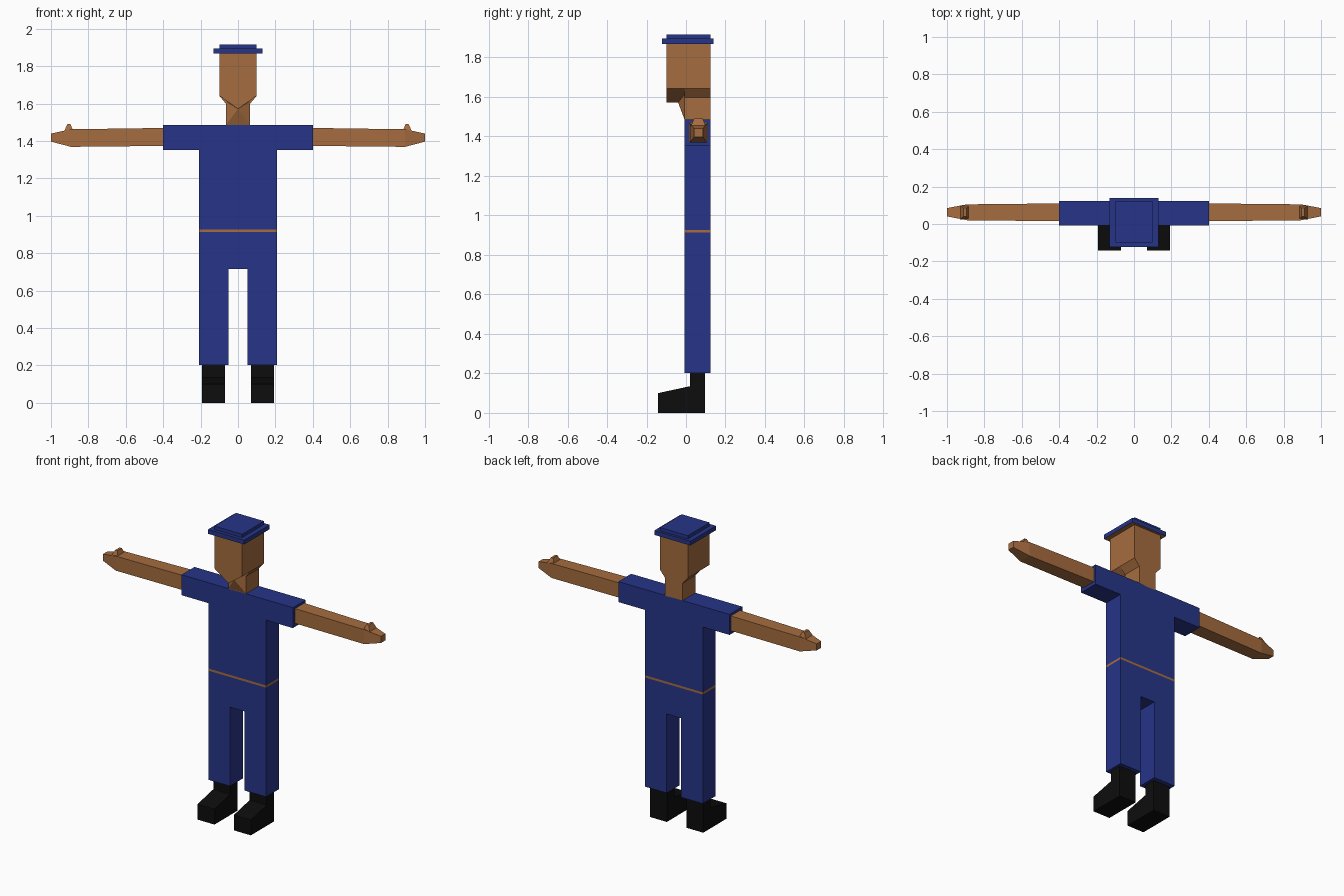
import bpy, bmesh
from mathutils import Vector

if "Cube" in bpy.data.objects:
    bpy.data.objects.remove(bpy.data.objects["Cube"])


def material(name, rgb):
    m = bpy.data.materials.new(name)
    m.diffuse_color = (*rgb, 1)
    m.use_nodes = True
    m.node_tree.nodes["Principled BSDF"].inputs["Base Color"].default_value = m.diffuse_color
    return m


SKIN = material("skin", (0.38, 0.15, 0.05))
BLUE = material("blue_cloth", (0.02, 0.035, 0.25))
BLACK = material("black_leather", (0.004, 0.004, 0.004))
Y0, Y1 = -0.008, 0.124


def finish(name, bm, mat):
    bmesh.ops.recalc_face_normals(bm, faces=bm.faces)
    me = bpy.data.meshes.new(name)
    bm.to_mesh(me)
    bm.free()
    me.materials.append(mat)
    ob = bpy.data.objects.new(name, me)
    bpy.context.collection.objects.link(ob)
    return ob


def prism(name, profile, depth, mat):
    """Extrude a closed 3D profile along the vector depth."""
    bm = bmesh.new()
    face = bm.faces.new([bm.verts.new(p) for p in profile])
    ext = bmesh.ops.extrude_face_region(bm, geom=[face])["geom"]
    bmesh.ops.translate(bm, vec=Vector(depth),
                        verts=[v for v in ext if isinstance(v, bmesh.types.BMVert)])
    if not any(face in e.link_faces for e in bm.edges if len(e.link_faces) > 1):
        bm.faces.new(list(face.verts)) if not face.is_valid else None
    return finish(name, bm, mat)


def box(name, x, y, z, mat):
    return loft(name, [[(a, b, c) for a, b in ((x[0], y[0]), (x[1], y[0]), (x[1], y[1]), (x[0], y[1]))]
                       for c in z], mat)


def loft(name, rings, mat):
    """Join equal-length rings of points and cap both ends."""
    bm = bmesh.new()
    rv = [[bm.verts.new(p) for p in r] for r in rings]
    n = len(rv[0])
    for a, b in zip(rv, rv[1:]):
        for i in range(n):
            bm.faces.new((a[i], a[(i + 1) % n], b[(i + 1) % n], b[i]))
    bm.faces.new(rv[0])
    bm.faces.new(rv[-1])
    return finish(name, bm, mat)


def front_profile(name, half, y, mat):
    """Mirror half an xz outline and extrude it between two y values."""
    pts = half + [(-x, z) for x, z in reversed(half) if x > 0]
    return loft(name, [[(x, d, z) for x, z in pts] for d in y], mat)


def hull(name, pts, mat):
    bm = bmesh.new()
    for p in pts:
        bm.verts.new(p)
    bmesh.ops.convex_hull(bm, input=bm.verts)
    return finish(name, bm, mat)


# Clothes and waist strip
front_profile("shirt", [(0.208, 0.927), (0.208, 1.352), (0.4, 1.352), (0.4, 1.485)], (Y0, Y1), BLUE)
front_profile("trousers", [(0.052, 0.717), (0.052, 0.203), (0.208, 0.203), (0.208, 0.913)], (Y0, Y1), BLUE)
box("waist_strip", (-0.208, 0.208), (Y0, Y1), (0.913, 0.927), SKIN)

# Head with pointed jaw, neck and throat
front_profile("face", [(0, 1.572), (0.1, 1.642), (0.1, 1.868)], (-0.1, Y0), SKIN)
front_profile("back_of_head", [(0.063, 1.598), (0.1, 1.642), (0.1, 1.868)], (Y0, Y1), SKIN)
box("neck", (-0.063, 0.063), (Y0, Y1), (1.48, 1.6), SKIN)
hull("throat", [(0, -0.04, 1.572), (0.063, Y0, 1.612), (-0.063, Y0, 1.612),
                (0.063, Y0, 1.487), (-0.063, Y0, 1.487)], SKIN)

# Flat cap, skin coloured under the brim
brim = box("cap_brim", (-0.13, 0.13), (-0.122, 0.14), (1.867, 1.895), BLUE)
brim.data.materials.append(SKIN)
for p in brim.data.polygons:
    if p.normal.z < -0.9:
        p.material_index = 1
box("cap_crown", (-0.1, 0.1), (-0.1, Y1), (1.895, 1.917), BLUE)


def arm_ring(x, y0, y1, z0, z1):
    return [(x, y0, z0), (x, y1, z0), (x, y1, z1), (x, y0, z1)]


# Arms, thumbs and boots on both sides
boot = [(-0.142, 0), (0.097, 0), (0.097, 0.203), (0.02, 0.203), (0.02, 0.135), (-0.142, 0.1)]
for side, s in (("left", 1), ("right", -1)):
    loft(side + "_arm", [arm_ring(s * 0.4, 0.015, 0.11, 1.374, 1.47),
                         arm_ring(s * 0.893, 0.02, 0.105, 1.369, 1.463),
                         arm_ring(s * 1.0, 0.041, 0.085, 1.397, 1.44)], SKIN)
    loft(side + "_thumb", [[(s * x, y, z) for x, y in ((a, c), (b, c), (b, d), (a, d))]
                           for a, b, c, d, z in ((0.88, 0.93, 0.025, 0.1, 1.452),
                                                 (0.896, 0.912, 0.04, 0.085, 1.49))], SKIN)
    loft(side + "_boot", [[(s * x, y, z) for y, z in boot] for x in (0.07, 0.192)], BLACK)
